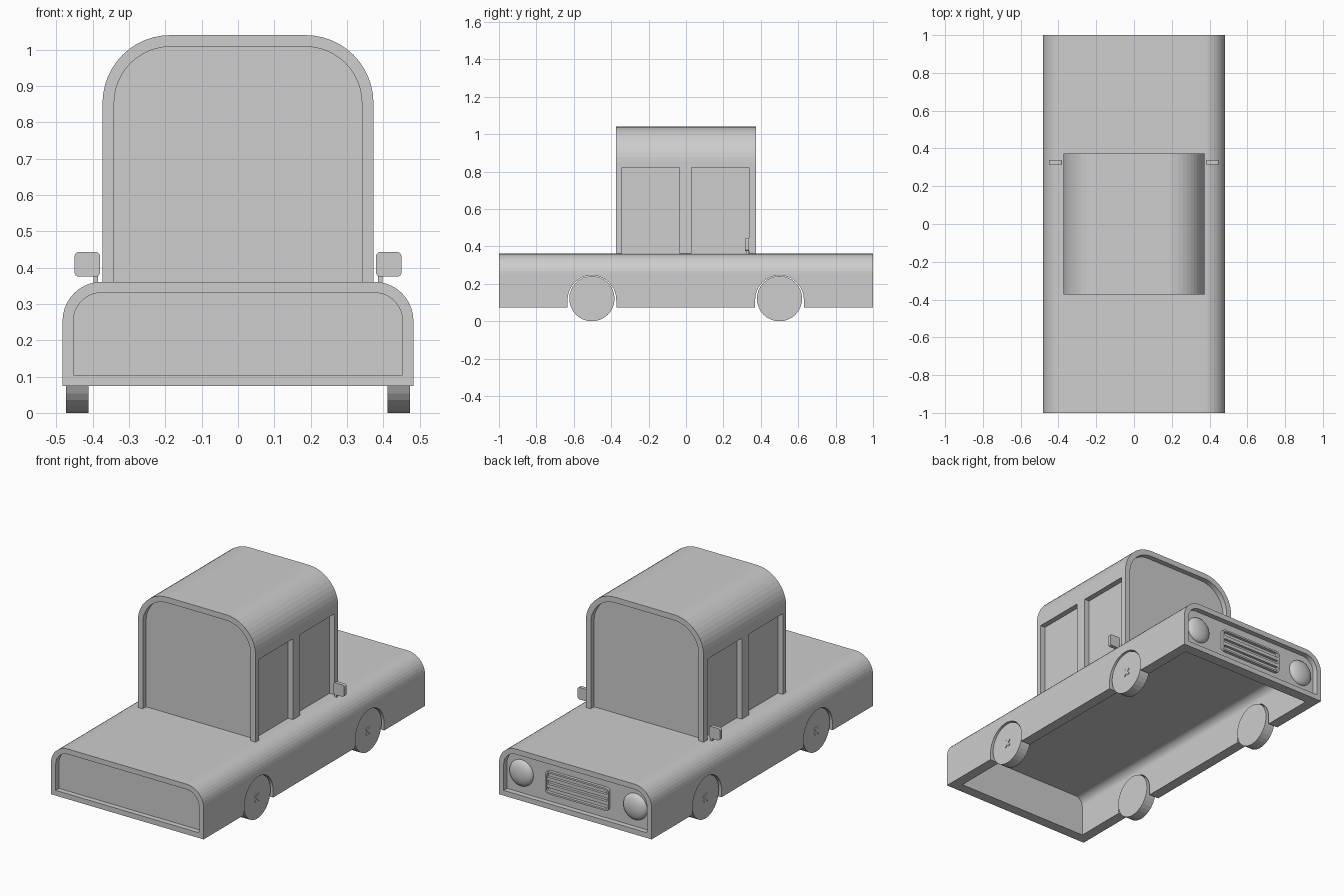
import bpy, bmesh, math
from mathutils import Vector

if "Cube" in bpy.data.objects:
    bpy.data.objects.remove(bpy.data.objects["Cube"])

mat = bpy.data.materials.new("plain_grey")
mat.diffuse_color = (0.61, 0.61, 0.61, 1)
mat.use_nodes = True
mat.node_tree.nodes["Principled BSDF"].inputs["Base Color"].default_value = mat.diffuse_color


def finish(name, bm):
    bmesh.ops.recalc_face_normals(bm, faces=bm.faces)
    me = bpy.data.meshes.new(name)
    bm.to_mesh(me)
    bm.free()
    me.materials.append(mat)
    ob = bpy.data.objects.new(name, me)
    bpy.context.collection.objects.link(ob)
    return ob


def prism(name, pts, a, b, axis="y"):
    """Extrude a 2D outline from a to b along y (xz outline) or x (yz outline)."""
    bm = bmesh.new()
    put = (lambda p, d: (p[0], d, p[1])) if axis == "y" else (lambda p, d: (d, p[0], p[1]))
    f = bm.faces.new([bm.verts.new(put(p, a)) for p in pts])
    ext = bmesh.ops.extrude_face_region(bm, geom=[f])
    move = Vector((0, b - a, 0)) if axis == "y" else Vector((b - a, 0, 0))
    bmesh.ops.translate(bm, vec=move, verts=[v for v in ext["geom"] if isinstance(v, bmesh.types.BMVert)])
    return finish(name, bm)


def box(name, x0, x1, y0, y1, z0, z1):
    return prism(name, [(x0, z0), (x1, z0), (x1, z1), (x0, z1)], y0, y1)


def arc(cx, cz, r, a0, a1, n):
    return [(cx + r * math.cos(math.radians(a0 + (a1 - a0) * i / n)),
             cz + r * math.sin(math.radians(a0 + (a1 - a0) * i / n))) for i in range(n + 1)]


def arch(w, z0, z1, r, n=10):
    """Outline with square bottom and rounded top corners."""
    return ([(w, z0)] + arc(w - r, z1 - r, r, 0, 90, n)
            + arc(r - w, z1 - r, r, 90, 180, n) + [(-w, z0)])


def round_rect(cx, cz, w, h, r, n=4):
    pts = []
    for sx, sz, a in ((1, 1, 0), (-1, 1, 90), (-1, -1, 180), (1, -1, 270)):
        pts += arc(cx + sx * (w - r), cz + sz * (h - r), r, a, a + 90, n)
    return pts


def cut(ob, cutters):
    bpy.context.view_layer.objects.active = ob
    for c in cutters:
        c.hide_render = True
        m = ob.modifiers.new("cut", "BOOLEAN")
        m.operation, m.solver, m.object = "DIFFERENCE", "EXACT", c
        bpy.ops.object.modifier_apply(modifier=m.name)
        bpy.data.objects.remove(c)


# lower body: hollow underneath, recessed end panels, wheel arches
BZ, BT, W = 0.074, 0.361, 0.483
body = prism("body_shell", arch(W, BZ, BT, 0.108), -1, 1)
cutters = [prism("cavity_cutter", arch(W - 0.06, BZ - 0.1, BT - 0.06, 0.048), -0.94, 0.94)]
for s in (-1, 1):
    cutters.append(prism("panel_cutter", arch(W - 0.03, BZ + 0.03, BT - 0.03, 0.078), s * 0.97, s * 1.1))
for y in (-0.503, 0.5):
    cutters.append(prism("arch_cutter", arc(y, 0.115, 0.13, 0, 180, 24) + [(y - 0.132, 0), (y + 0.132, 0)],
                         -0.7, 0.7, "x"))
cut(body, cutters)

# cabin: hollow, with recessed windscreens and side windows
CY = 0.373
cabin = prism("cabin", arch(0.373, 0.355, 1.04, 0.187, 12), -CY, CY)
cutters = [prism("cavity_cutter", arch(0.313, 0.25, 0.98, 0.127, 12), 0.06 - CY, CY - 0.06)]
for s in (-1, 1):
    cutters.append(prism("windscreen_cutter", arch(0.341, 0.3, 1.008, 0.155, 12), s * (CY - 0.03), s * 0.5))
    for y0, y1 in ((-0.342, -0.036), (0.029, 0.338)):
        cutters.append(box("window_cutter", s * 0.342, s * 0.6, y0, y1, 0.3, 0.823))
cut(cabin, cutters)

# wheels with small crossed hubs, and mirrors
for s, side in ((-1, "left"), (1, "right")):
    for y, end in ((-0.503, "front"), (0.5, "back")):
        prism(f"{end}_{side}_wheel", arc(y, 0.121, 0.121, 0, 360, 32)[:-1], s * 0.412, s * 0.473, "x")
        cross = []
        for k in range(4):
            a = math.radians(45 + 90 * k)
            c, d = math.cos(a), math.sin(a)
            cross += [(y + u * c - v * d, 0.121 + u * d + v * c)
                      for u, v in ((0.026, -0.008), (0.026, 0.008), (0.008, 0.008))]
        prism(f"{end}_{side}_hub", cross, s * 0.47, s * 0.477, "x")
    prism(side + "_mirror", round_rect(s * 0.415, 0.409, 0.035, 0.034, 0.012), 0.316, 0.337)
    box(side + "_mirror_stem", s * 0.386, s * 0.398, 0.321, 0.333, 0.345, 0.385)

    # domed headlight on the back panel
    bm = bmesh.new()
    bmesh.ops.create_uvsphere(bm, u_segments=32, v_segments=16, radius=1)
    bmesh.ops.scale(bm, vec=(0.075, 0.032, 0.075), verts=bm.verts)
    bmesh.ops.translate(bm, vec=(s * 0.36, 0.969, 0.218), verts=bm.verts)
    for f in bm.faces:
        f.smooth = True
    finish(side + "_headlight", bm)

# grille: rounded rim and horizontal slats
rim_out = round_rect(0, 0.216, 0.2, 0.065, 0.02)
rim_in = round_rect(0, 0.216, 0.19, 0.055, 0.012)
bm = bmesh.new()
loops = [[bm.verts.new((x, y, z)) for x, z in pts]
         for pts, y in ((rim_out, 0.965), (rim_out, 0.987), (rim_in, 0.987), (rim_in, 0.965))]
n = len(rim_out)
for k in range(4):
    a, b = loops[k], loops[(k + 1) % 4]
    for i in range(n):
        bm.faces.new((a[i], a[(i + 1) % n], b[(i + 1) % n], b[i]))
finish("grille_rim", bm)
for z in (0.196, 0.236):
    box("grille_slat", -0.193, 0.193, 0.965, 0.985, z - 0.01, z + 0.01)
